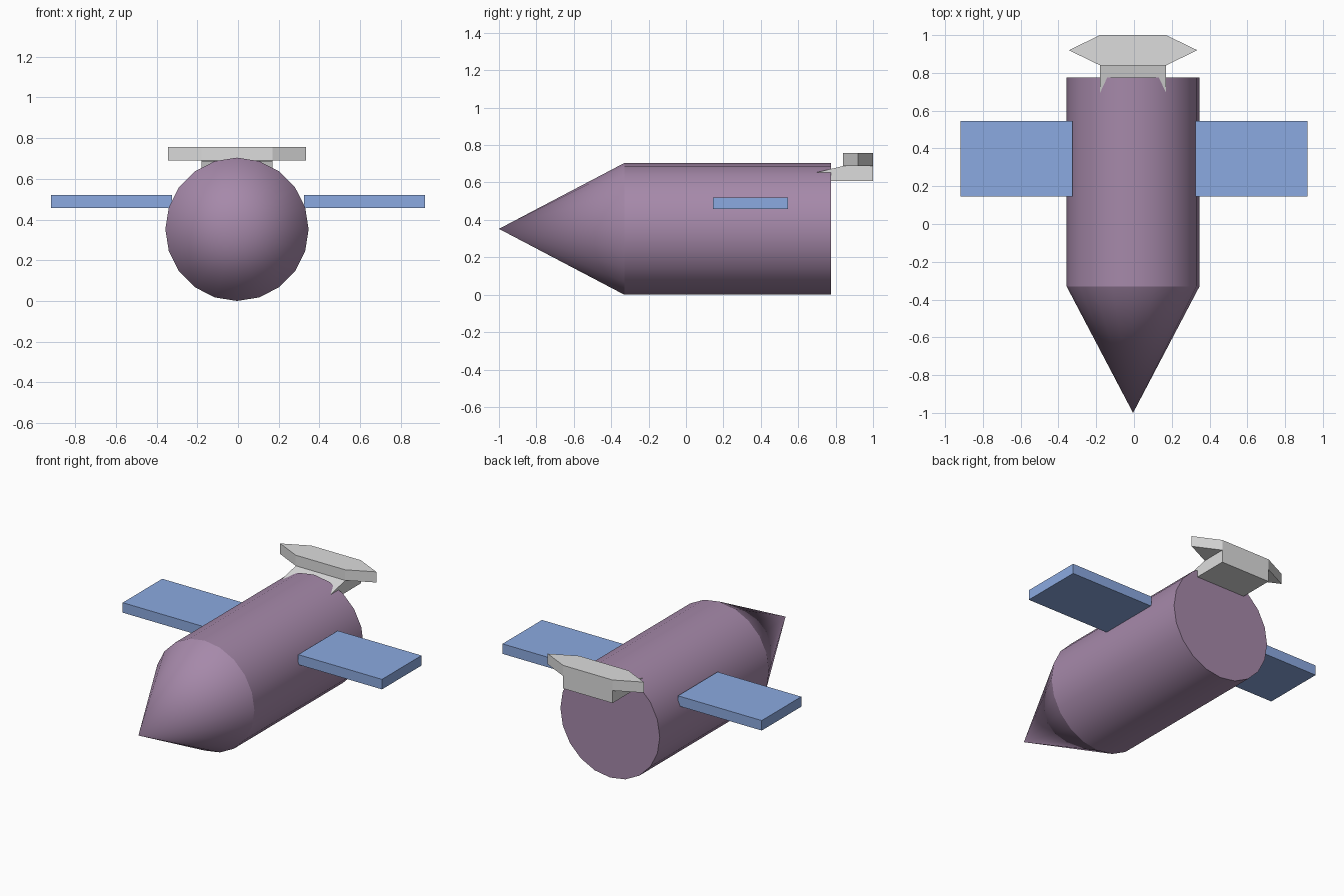
import bpy, bmesh, math
from mathutils import Vector

cube = bpy.data.objects.get("Cube")
if cube:
    bpy.data.objects.remove(cube, do_unlink=True)


def material(name, rgb):
    m = bpy.data.materials.new(name)
    m.use_nodes = True
    m.diffuse_color = (*rgb, 1)
    m.node_tree.nodes["Principled BSDF"].inputs["Base Color"].default_value = (*rgb, 1)
    return m


purple = material("dusty purple", (0.38, 0.25, 0.40))
blue = material("wing blue", (0.26, 0.40, 0.75))
grey = material("light grey", (0.72, 0.72, 0.72))


def finish(name, bm, mat):
    bmesh.ops.recalc_face_normals(bm, faces=bm.faces)
    mesh = bpy.data.meshes.new(name)
    bm.to_mesh(mesh)
    bm.free()
    mesh.materials.append(mat)
    ob = bpy.data.objects.new(name, mesh)
    bpy.context.collection.objects.link(ob)
    return ob


def prism(name, outline, offset, mat):
    """Extrude a closed outline of 3D points along an offset."""
    bm = bmesh.new()
    face = bm.faces.new([bm.verts.new(p) for p in outline])
    ext = bmesh.ops.extrude_face_region(bm, geom=[face])
    moved = [g for g in ext["geom"] if isinstance(g, bmesh.types.BMVert)]
    bmesh.ops.translate(bm, verts=moved, vec=Vector(offset))
    # keep the starting cap so the solid is closed
    if not face.is_valid or len(bm.faces) < len(outline) + 2:
        bmesh.ops.holes_fill(bm, edges=bm.edges)
    return finish(name, bm, mat)


CX, R, SIDES = -0.005, 0.352, 20

# Fuselage: cylinder with a pointed nose
bm = bmesh.new()
rings = []
for y in (-0.33, 0.775):
    rings.append([bm.verts.new((CX + R * math.cos(a), y, R + R * math.sin(a)))
                  for a in (math.tau * i / SIDES for i in range(SIDES))])
tip = bm.verts.new((CX, -1.0, R))
front, back = rings
for i in range(SIDES):
    j = (i + 1) % SIDES
    bm.faces.new((front[i], front[j], back[j], back[i]))
    bm.faces.new((front[j], front[i], tip))
bm.faces.new(back)
body = finish("fuselage", bm, purple)
bpy.ops.object.select_all(action="DESELECT")
body.select_set(True)
bpy.context.view_layer.objects.active = body
bpy.ops.object.shade_smooth_by_angle(angle=math.radians(22))

# Wings: flat slabs on both sides
for name, s in (("left_wing", 1), ("right_wing", -1)):
    prism(name, [(s * x, y, 0.457) for x, y in
                 ((0.325, 0.145), (0.918, 0.145), (0.918, 0.545), (0.325, 0.545))],
          (0, 0, 0.064), blue)

# Tail bracket: wedge sunk into the top of the fuselage
prism("tail_bracket", [(CX - 0.175, y, z) for y, z in
                       ((0.51, 0.609), (1.0, 0.609), (1.0, 0.689), (0.84, 0.688))],
      (0.35, 0, 0), grey)

# Tail plane: long hexagonal plate
prism("tail_plane", [(CX + x, y, 0.689) for x, y in
                     ((-0.175, 0.84), (0.175, 0.84), (0.34, 0.92),
                      (0.175, 1.0), (-0.175, 1.0), (-0.34, 0.92))],
      (0, 0, 0.068), grey)
